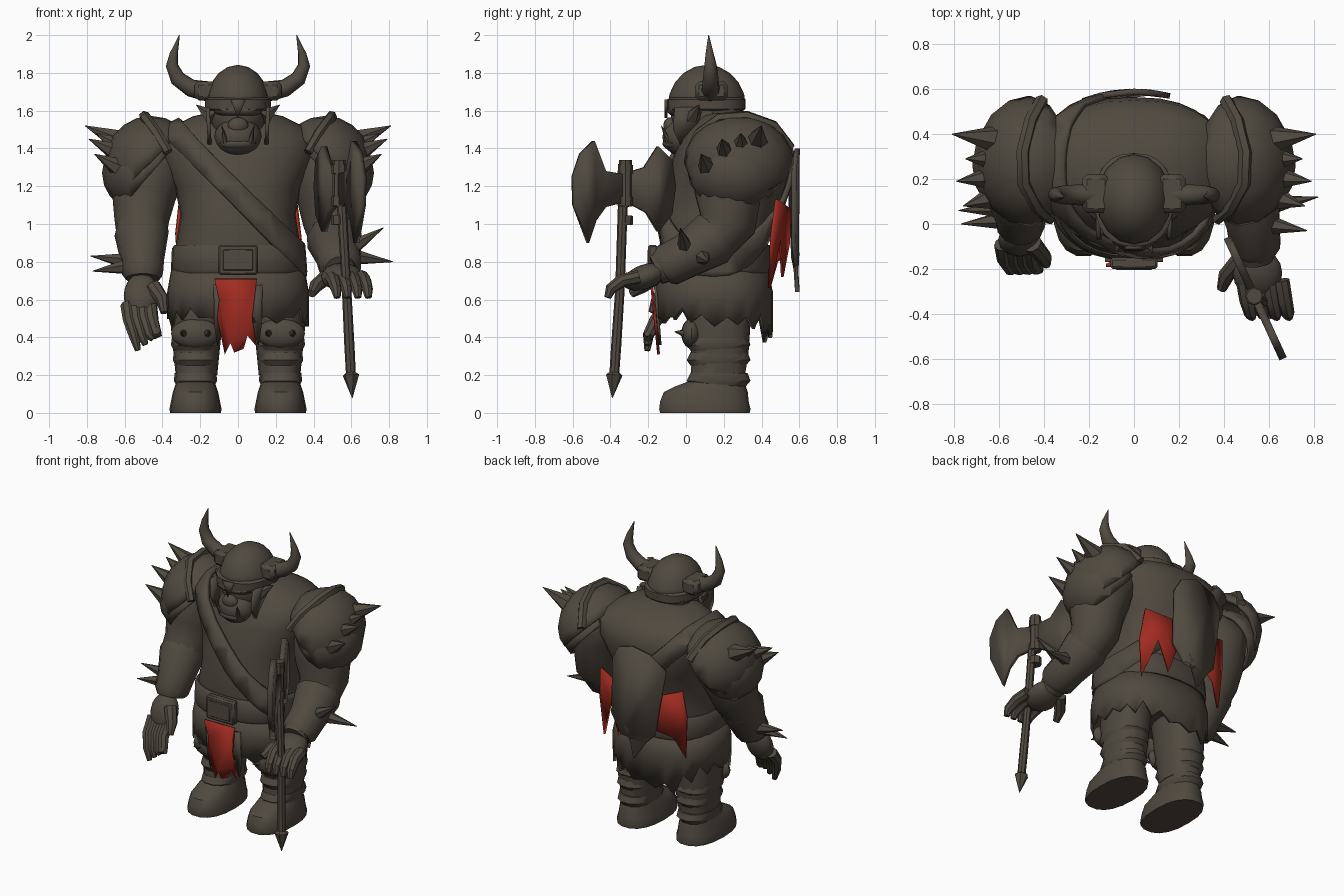
import bpy, bmesh, math, random
from mathutils import Vector, Matrix

random.seed(4)
if "Cube" in bpy.data.objects:
    bpy.data.objects.remove(bpy.data.objects["Cube"])


def material(name, colour):
    m = bpy.data.materials.new(name)
    m.use_nodes = True
    m.diffuse_color = colour
    m.node_tree.nodes["Principled BSDF"].inputs["Base Color"].default_value = colour
    return m


BROWN = material("dark brown", (.08, .067, .05, 1))
RED = material("cloth red", (.36, .025, .015, 1))


def finish(name, bm, mat=BROWN, thick=0, angle=38):
    bmesh.ops.recalc_face_normals(bm, faces=bm.faces)
    mesh = bpy.data.meshes.new(name)
    bm.to_mesh(mesh)
    bm.free()
    ob = bpy.data.objects.new(name, mesh)
    bpy.context.collection.objects.link(ob)
    mesh.materials.append(mat)
    if thick:
        mod = ob.modifiers.new("thickness", "SOLIDIFY")
        mod.thickness, mod.offset = thick, 0
    bpy.ops.object.select_all(action="DESELECT")
    bpy.context.view_layer.objects.active = ob
    ob.select_set(True)
    bpy.ops.object.shade_smooth_by_angle(angle=math.radians(angle))
    return ob


def skin(bm, rings, caps=True):
    rows = [[bm.verts.new(p) for p in ring] for ring in rings]
    n = len(rows[0])
    for a, b in zip(rows, rows[1:]):
        for i in range(n):
            j = (i + 1) % n
            bm.faces.new((a[i], a[j], b[j], b[i]))
    if caps:
        bm.faces.new(rows[0])
        bm.faces.new(rows[-1])


def oval(z, cx, rx, front, back, n, power=.84):
    """Rounded-box ring at height z."""
    ring = []
    for i in range(n):
        a = math.tau * i / n
        c, s = math.cos(a), math.sin(a)
        ring.append((cx + rx * math.copysign(abs(c) ** power, c),
                     (front + back) / 2 + (back - front) / 2 * math.copysign(abs(s) ** power, s), z))
    return ring


def loft(name, rings, n=20):
    bm = bmesh.new()
    skin(bm, [oval(*r, n) for r in rings])
    return finish(name, bm)


def tube(name, path, n=10):
    """Path points are x, y, z, radius."""
    pts = [Vector(p[:3]) for p in path]
    rings, old = [], None
    for i, p in enumerate(pts):
        d = (pts[min(i + 1, len(pts) - 1)] - pts[max(i - 1, 0)]).normalized()
        if old is None:
            u = d.orthogonal().normalized()
        else:
            u = old.rotation_difference(d) @ u
        old, v = d, d.cross(u)
        rings.append([p + path[i][3] * (u * math.cos(math.tau * k / n) + v * math.sin(math.tau * k / n))
                      for k in range(n)])
    bm = bmesh.new()
    skin(bm, rings)
    return finish(name, bm)


def spike(name, base, tip, r=.04):
    tube(name, [(*base, r), (*tip, .002)], n=6)


def ball(name, centre, radii, cut=None, thick=0, tilt=0):
    bm = bmesh.new()
    bmesh.ops.create_uvsphere(bm, u_segments=16, v_segments=10, radius=1)
    bm.transform(Matrix.Translation(centre) @ Matrix.Rotation(tilt, 4, "X") @ Matrix.Diagonal((*radii, 1)))
    if cut:
        bmesh.ops.bisect_plane(bm, geom=bm.verts[:] + bm.edges[:] + bm.faces[:],
                               plane_co=cut[0], plane_no=cut[1], clear_inner=True)
    return finish(name, bm, thick=thick)


def plate(name, outline, place, mat=BROWN, thick=.015):
    bm = bmesh.new()
    bm.faces.new([bm.verts.new(place(u, v)) for u, v in outline])
    bmesh.ops.triangulate(bm, faces=bm.faces[:])
    return finish(name, bm, mat, thick)


def box(name, centre, size):
    bm = bmesh.new()
    bmesh.ops.create_cube(bm, size=1)
    bm.transform(Matrix.Translation(centre) @ Matrix.Diagonal((*size, 1)))
    bmesh.ops.bevel(bm, geom=bm.edges[:], offset=min(size) * .2, segments=1, affect="EDGES")
    return finish(name, bm)


# Torso with hunched back
torso = loft("torso", [(.62, 0, .33, -.1, .42), (.75, 0, .34, -.13, .42), (.88, 0, .33, -.14, .43),
                       (1.05, 0, .305, -.13, .48), (1.2, 0, .335, -.1, .53), (1.35, 0, .41, -.07, .565),
                       (1.45, 0, .415, -.03, .55), (1.51, 0, .36, .02, .5), (1.57, 0, .24, .07, .4),
                       (1.6, 0, .1, .14, .3)], n=28)

# Sash: a slanted slice of the torso, pushed outward
bm = bmesh.new()
bm.from_mesh(torso.data)
slant = Vector((.72, 0, .7))
for side in (-1, 1):
    bmesh.ops.bisect_plane(bm, geom=bm.verts[:] + bm.edges[:] + bm.faces[:],
                           plane_co=Vector((0, 0, 1.15)) + slant * .055 * side,
                           plane_no=slant * side, clear_outer=True)
bm.normal_update()
for v in bm.verts:
    v.co += v.normal * .012
finish("sash", bm, thick=.03)

# Belt and buckle
loft("belt", [(.74, 0, .345, -.155, .45), (.76, 0, .355, -.165, .46), (.87, 0, .35, -.16, .45),
              (.89, 0, .335, -.145, .44)], n=28)
box("buckle", (0, -.175, .81), (.21, .05, .16))
box("buckle_face", (0, -.195, .81), (.16, .02, .11))

# Ragged skirt
bm = bmesh.new()
hem = []
for i, (x, y, z) in enumerate(oval(0, 0, .365, -.15, .45, 36)):
    drop = .47 + .06 * (i % 2) + random.uniform(-.03, .04) - (.08 if y > .4 else 0)
    hem.append((x, y, drop))
skin(bm, [hem, oval(.64, 0, .365, -.15, .45, 36), oval(.78, 0, .34, -.13, .42, 36)], caps=False)
finish("ragged_skirt", bm, thick=.02)

# Front loin cloth
plate("loin_cloth", [(-.125, .71), (.1, .71), (.08, .6), (.075, .5), (.1, .35), (.05, .41), (.03, .34), (0, .41),
                     (-.02, .32), (-.04, .37), (-.07, .31), (-.11, .5), (-.1, .6)],
      lambda u, v: (u, -.185 + (.71 - v) * .1, v), RED)
for s in (-1, 1):
    plate("loin_flap", [(.07, .67), (.13, .68), (.125, .46), (.11, .36), (.075, .45)],
          lambda u, v: (u * s, -.165 + (.71 - v) * .08, v))

# Back cape: ragged centre standing off the back, red strips at the sides
plate("cape_centre", [(-.23, 1.27), (-.15, 1.36), (0, 1.4), (.1, 1.37), (.15, 1.28), (.16, .9), (.08, .78),
                      (.05, .85), (-.02, .64), (-.1, .76), (-.16, .82)],
      lambda u, v: (u, .59 - u * u * .8, v), thick=.025)
place_strip = lambda u, v: (u, .6 - abs(u) * .4 - (1.1 - v) * .08, v)
plate("left_cape_strip", [(.12, 1.08), (.31, 1.13), (.335, .92), (.31, .66), (.22, .93), (.15, .72), (.1, .9)],
      place_strip, RED)
plate("right_cape_strip", [(-.12, 1.07), (-.31, 1.13), (-.33, .95), (-.31, .66), (-.24, .8), (-.13, .84)],
      place_strip, RED)

# Head, helmet and face
ball("head", (0, .1, 1.57), (.15, .18, .17))
ball("muzzle", (0, -.01, 1.46), (.125, .115, .105))
ball("brow", (0, -.03, 1.6), (.13, .07, .035))
ball("nose", (0, -.085, 1.52), (.055, .035, .045))
ball("lower_lip", (0, -.045, 1.425), (.105, .08, .04))
ball("helmet", (0, .11, 1.62), (.165, .2, .215), cut=((0, 0, 1.63), (0, 0, 1)), thick=.015)
loft("helmet_band", [(1.6, 0, .165, -.085, .305), (1.61, 0, .175, -.1, .315), (1.66, 0, .175, -.1, .315),
                     (1.67, 0, .16, -.08, .3)], n=24)
plate("nose_guard", [(-.04, 1.66), (.04, 1.66), (0, 1.56)], lambda u, v: (u, -.105, v))
loft("neck_guard", [(1.46, 0, .13, .12, .28), (1.62, 0, .16, .08, .3)], n=14)
for s in (-1, 1):
    side = "left" if s > 0 else "right"
    spike(side + "_ear", (.13 * s, .03, 1.56), (.22 * s, .07, 1.63), .05)
    plate(side + "_cheek_guard", [(-.06, 1.62), (.09, 1.62), (.06, 1.52), (-.03, 1.42), (-.07, 1.5)],
          lambda u, v: (s * (.16 - (1.62 - v) * .05), u, v), thick=.02)
    spike(side + "_tusk", (.065 * s, -.09, 1.43), (.085 * s, -.13, 1.52), .018)
    box(side + "_horn_socket", (.17 * s, .135, 1.705), (.12, .17, .1))
    tube(side + "_horn", [(.15 * s, .13, 1.7, .055), (.25 * s, .13, 1.72, .047), (.32 * s, .13, 1.77, .042),
                          (.35 * s, .13, 1.84, .033), (.34 * s, .125, 1.9, .022), (.31 * s, .12, 2, .002)])

    # Shoulder armour: two shells, raised rim and spikes
    ball(side + "_shoulder_shell", (.46 * s, .28, 1.32), (.235, .28, .24),
         cut=((.5 * s, .28, 1.29), (.7 * s, 0, .7)), thick=.025)
    ball(side + "_shoulder_lower_shell", (.5 * s, .26, 1.27), (.21, .24, .2),
         cut=((.52 * s, .28, 1.2), (.75 * s, 0, .65)), thick=.02)
    tube(side + "_shoulder_rim", [(.37 * s, .02, 1.38, .025), (.43 * s, .07, 1.48, .03), (.49 * s, .18, 1.56, .03),
                                  (.495 * s, .32, 1.57, .03), (.46 * s, .46, 1.52, .03),
                                  (.41 * s, .55, 1.4, .03)], n=6)
    for y, z, reach in ((.4, 1.52, .81), (.29, 1.48, .75), (.19, 1.45, .79), (.08, 1.37, .76)):
        spike(side + "_shoulder_spike", (.58 * s, .28 + (y - .28) * .75, z - .1), (reach * s, y, z), .075)

    # Legs and boots
    x = .22 * s
    loft(side + "_leg", [(.2, x, .11, .04, .31), (.3, x, .12, .03, .33), (.45, x, .135, .01, .34),
                         (.68, x * .9, .14, .0, .36)], n=16)
    x = .225 * s
    loft(side + "_boot", [(0, x, .135, -.14, .34), (.02, x, .138, -.145, .345), (.06, x, .13, -.14, .335),
                          (.11, x, .12, -.12, .33), (.14, x, .11, -.06, .32), (.17, x, .1, .02, .31),
                          (.3, x, .115, .03, .33)], n=18)
    for z, grow in ((.14, 0), (.25, .005), (.33, .015)):
        loft(side + "_boot_wrap", [(z, x, .1 + grow, .02, .32), (z + .03, x, .115 + grow, -.0, .345),
                                   (z + .07, x, .11 + grow, .02, .33)], n=14)
    ball(side + "_knee_guard", (x, .03, .42), (.13, .055, .08))
    for dx in (-.06, .06):
        spike(side + "_knee_spike", (x + dx, .0, .42), (x + dx * 1.2, -.06, .43), .025)

# Arms: right hangs, left reaches forward to the axe
tube("right_arm", [(-.36, .28, 1.38, .14), (-.46, .26, 1.3, .19), (-.5, .22, 1.15, .17), (-.51, .18, 1.02, .145),
                   (-.51, .1, .92, .13), (-.5, .0, .74, .085)], n=14)
tube("right_bracer", [(-.51, .16, 1.0, .13), (-.51, .12, .95, .145), (-.505, .04, .8, .115),
                      (-.505, .0, .74, .11), (-.505, -.01, .71, .09)], n=12)
tube("left_arm", [(.36, .28, 1.38, .14), (.46, .26, 1.3, .19), (.49, .22, 1.15, .18), (.5, .22, 1.0, .155),
                  (.51, .14, .91, .13), (.53, -.02, .82, .11), (.54, -.16, .755, .08)], n=14)
tube("left_bracer", [(.5, .18, .95, .13), (.51, .14, .92, .15), (.53, .0, .83, .12), (.54, -.1, .78, .115),
                     (.54, -.13, .76, .09)], n=12)
for tip, base in (((-.78, .06, .83), (-.56, .07, .8)), ((-.77, .0, .75), (-.55, .02, .78)),
                  ((.82, .12, .8), (.58, .08, .83)), ((.77, -.03, .98), (.58, .0, .86))):
    spike("bracer_spike", base, tip, .05)

# Hands
ball("right_palm", (-.51, -.07, .62), (.095, .065, .125), tilt=-.35)
tube("right_thumb", [(-.45, -.09, .67, .042), (-.4, -.15, .6, .036), (-.39, -.18, .53, .02)], n=8)
for i in range(4):
    x = -.585 + i * .04
    tube("right_finger", [(x, -.09, .57, .038), (x + .01, -.16, .49, .035), (x + .035, -.2, .41, .03),
                          (x + .055, -.205, .33 + .03 * i, .016)], n=8)
ball("left_palm", (.55, -.22, .72), (.11, .12, .065), tilt=.35)
tube("left_thumb", [(.47, -.16, .72, .04), (.41, -.23, .67, .036), (.39, -.29, .63, .022)], n=8)
for i in range(4):
    x = .49 + i * .055
    tube("left_finger", [(x, -.25, .72, .037), (x + .015, -.34, .7, .036), (x + .03, -.4, .655, .03),
                         (x + .035, -.415, .61, .018)], n=8)

# Double-bladed axe
tube("axe_handle", [(.535, -.32, 1.34, .035), (.535, -.32, 1.1, .033), (.55, -.335, 1.09, .026),
                    (.575, -.35, .65, .025), (.59, -.37, .35, .027), (.598, -.38, .2, .026)], n=8)
tube("axe_pommel_spike", [(.597, -.38, .22, .02), (.598, -.38, .2, .045), (.605, -.39, .08, .002)], n=6)
for z in (1.02, 1.12, 1.29):
    tube("axe_collar", [(.535, -.322, z - .025, .04), (.535, -.32, z + .025, .04)], n=8)


def blade(u, v):
    return (.535 - (u + .32) * .46, u, v)


plate("front_blade", [(-.31, 1.26), (-.43, 1.28), (-.49, 1.44), (-.56, 1.37), (-.6, 1.25), (-.595, 1.1),
                      (-.52, .9), (-.48, 1.02), (-.43, 1.09), (-.31, 1.12)], blade, thick=.035)
plate("rear_blade", [(-.32, 1.27), (-.22, 1.3), (-.15, 1.41), (-.08, 1.34), (-.06, 1.2), (-.08, 1.05),
                     (-.15, .96), (-.21, 1.06), (-.32, 1.12)], blade, thick=.035)
